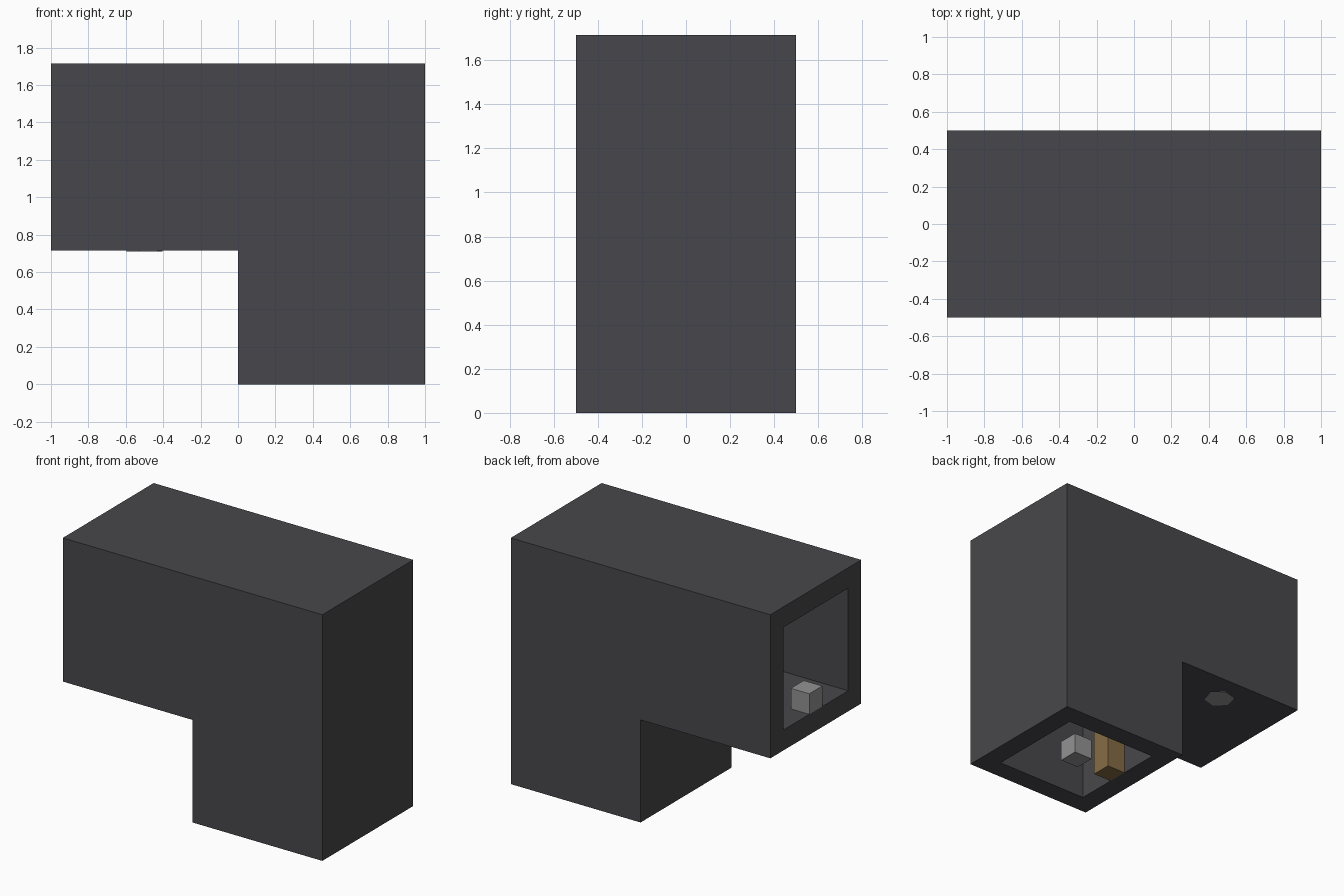
import bpy
import bmesh
import math
from mathutils import Matrix, Vector

cube = bpy.data.objects.get("Cube")
if cube:
    bpy.data.objects.remove(cube, do_unlink=True)

U = 1 / 7  # wall thickness, the module of the whole design


def material(name, rgb):
    mat = bpy.data.materials.new(name)
    mat.use_nodes = True
    mat.diffuse_color = (*rgb, 1)
    mat.node_tree.nodes["Principled BSDF"].inputs["Base Color"].default_value = (*rgb, 1)
    return mat


charcoal = material("charcoal", (0.064, 0.062, 0.069))
light_grey = material("light grey", (0.29, 0.29, 0.29))
tan = material("tan", (0.24, 0.15, 0.06))


def finish(name, bm, mat):
    bmesh.ops.recalc_face_normals(bm, faces=bm.faces)
    mesh = bpy.data.meshes.new(name)
    bm.to_mesh(mesh)
    bm.free()
    mesh.materials.append(mat)
    obj = bpy.data.objects.new(name, mesh)
    bpy.context.collection.objects.link(obj)
    return obj


def prism(name, profile, half_depth, mat):
    """Extrude an x-z profile, given in modules, along y."""
    bm = bmesh.new()
    face = bm.faces.new([bm.verts.new((x * U, -half_depth * U, z * U)) for x, z in profile])
    side = bmesh.ops.extrude_face_region(bm, geom=[face])
    verts = [v for v in side["geom"] if isinstance(v, bmesh.types.BMVert)]
    bmesh.ops.translate(bm, verts=verts, vec=(0, 2 * half_depth * U, 0))
    return finish(name, bm, mat)


def box(name, center, size, mat):
    """Box with centre and size in modules."""
    bm = bmesh.new()
    bmesh.ops.create_cube(bm, size=U)
    bmesh.ops.scale(bm, verts=bm.verts, vec=size)
    bmesh.ops.translate(bm, verts=bm.verts, vec=Vector(center) * U)
    return finish(name, bm, mat)


# Elbow duct: solid L with an L-shaped passage open at the arm end and the base
duct = prism("elbow_duct", [(-7, 5), (0, 5), (0, 0), (7, 0), (7, 12), (-7, 12)], 3.5, charcoal)
passage = prism("passage_cutter", [(-8, 6), (1, 6), (1, -1), (6, -1), (6, 11), (-8, 11)], 2.5, charcoal)
passage.hide_render = True
cut = duct.modifiers.new("passage", "BOOLEAN")
cut.operation = "DIFFERENCE"
cut.solver = "EXACT"
cut.object = passage
bpy.context.view_layer.update()
evaluated = duct.evaluated_get(bpy.context.evaluated_depsgraph_get())
hollow = bpy.data.meshes.new_from_object(evaluated)
duct.modifiers.clear()
duct.data = hollow
bpy.data.objects.remove(passage, do_unlink=True)

# Small blocks in the two mouths
box("arm_mouth_block", (-6.5, 0, 6.5), (1, 1, 1), light_grey)
box("base_mouth_block", (3.5, 0, 0.5), (1, 1, 1), light_grey)

# Upright bar against the inner wall of the leg
box("inner_bar", (1.5, 0, 3), (1, 1, 6), tan)

# Hexagonal stud head under the arm
bm = bmesh.new()
bmesh.ops.create_cone(
    bm, cap_ends=True, segments=6, radius1=0.1, radius2=0.1, depth=0.008,
    matrix=Matrix.Translation((-3.5 * U, 2 * U, 5 * U)) @ Matrix.Rotation(math.radians(45), 4, "Z"))
finish("underside_stud", bm, light_grey)
